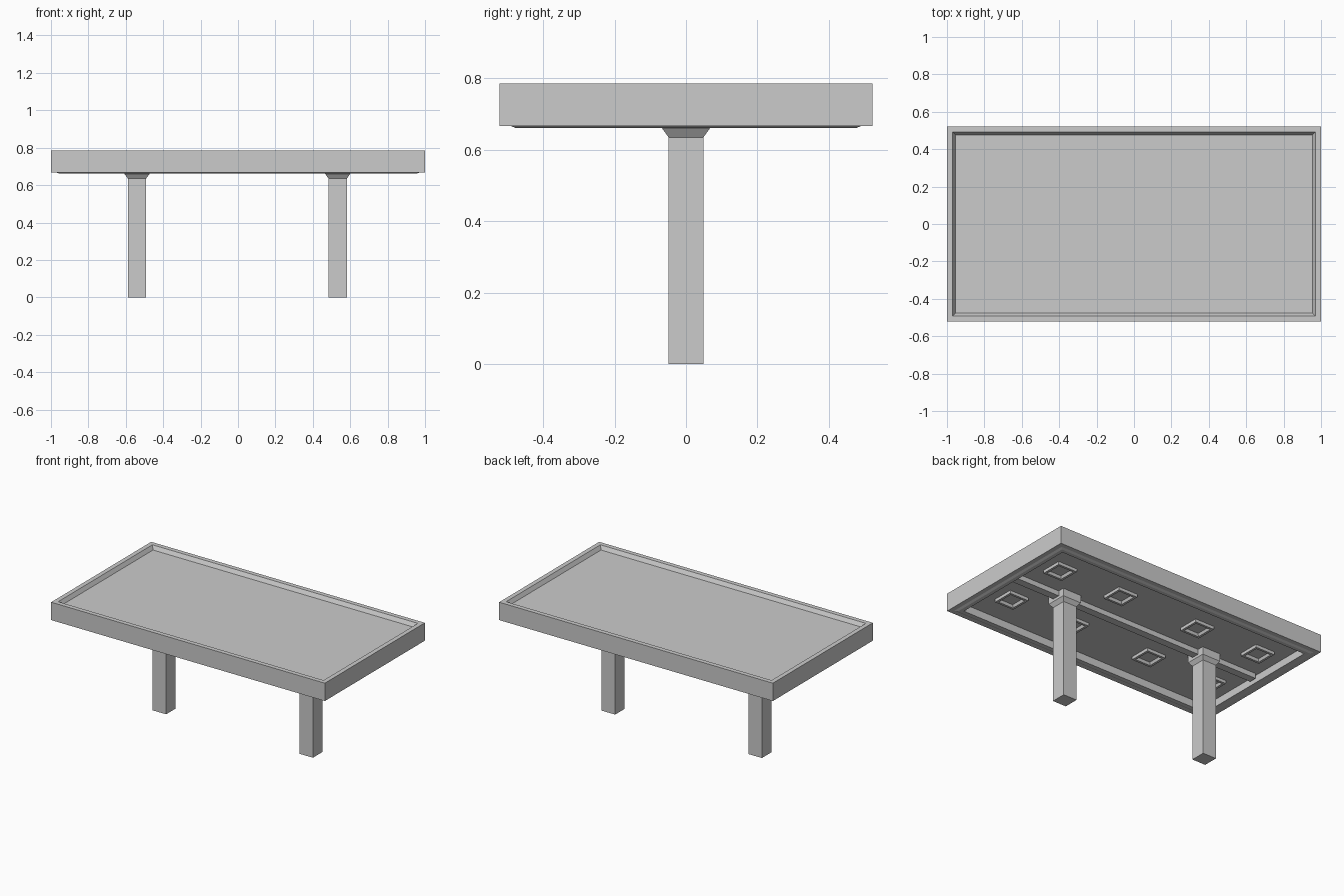
import bpy, bmesh

if "Cube" in bpy.data.objects:
    bpy.data.objects.remove(bpy.data.objects["Cube"])


def loft(name, rings, center=(0, 0)):
    """Stack rectangular rings (half x, half y, z), join them and cap both ends."""
    bm = bmesh.new()
    loops = []
    for hx, hy, z in rings:
        loops.append([bm.verts.new((sx * hx, sy * hy, z))
                      for sx, sy in ((-1, -1), (1, -1), (1, 1), (-1, 1))])
    for a, b in zip(loops, loops[1:]):
        for i in range(4):
            j = (i + 1) % 4
            bm.faces.new((a[i], a[j], b[j], b[i]))
    bm.faces.new(loops[0])
    bm.faces.new(loops[-1])
    bmesh.ops.recalc_face_normals(bm, faces=bm.faces)
    mesh = bpy.data.meshes.new(name)
    bm.to_mesh(mesh)
    bm.free()
    ob = bpy.data.objects.new(name, mesh)
    ob.location = (center[0], center[1], 0)
    bpy.context.collection.objects.link(ob)
    return ob


W, D = 1.0, 0.522
CEILING = 0.71


def inset(d, z):
    return (W - d, D - d, z)


# canopy slab: sunken roof, raised rim, outer fascia, lower lip, sunken ceiling
loft("canopy", [
    inset(0.045, 0.76), inset(0.03, 0.785), inset(0, 0.785),
    inset(0, 0.667), inset(0.03, 0.667), inset(0.045, 0.661),
    inset(0.07, 0.661), inset(0.07, CEILING)])

# long beam under the ceiling
loft("ceiling_beam", [(0.915, 0.025, 0.677), (0.915, 0.025, CEILING + 0.01)])

# square columns with flared capitals reaching up to the ceiling
for side, x in (("left", -0.54), ("right", 0.533)):
    loft(side + "_column", [
        (0.049, 0.049, 0), (0.049, 0.049, 0.635), (0.067, 0.067, 0.66),
        (0.067, 0.067, CEILING + 0.01)], (x, 0))

# eight square lamp housings, each open below with a sunken panel
for i, x in enumerate((-0.765, -0.3, 0.29, 0.755)):
    for row, y in (("front", -0.222), ("back", 0.222)):
        loft(f"{row}_lamp_{i + 1}", [
            (0.07, 0.07, CEILING + 0.01), (0.07, 0.07, CEILING - 0.02),
            (0.055, 0.055, CEILING - 0.02), (0.048, 0.048, CEILING - 0.003)], (x, y))
